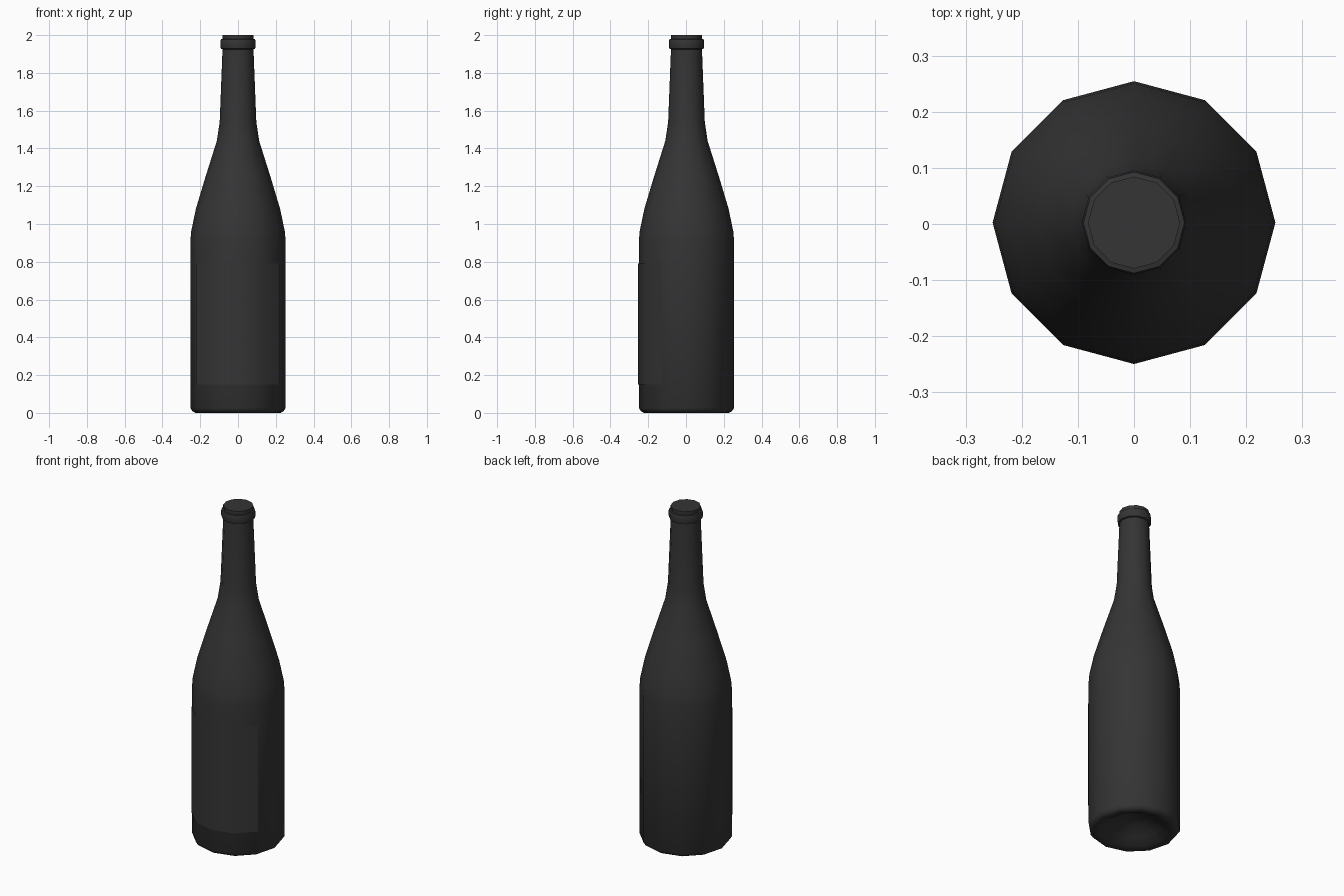
import bpy, math

if "Cube" in bpy.data.objects:
    bpy.data.objects.remove(bpy.data.objects["Cube"])

SIDES = 12
SHIFT = 0.0025   # bottle axis sits slightly back, balancing the raised label

glass = bpy.data.materials.new("dark_glass")
glass.diffuse_color = (0.035, 0.035, 0.035, 1)
glass.use_nodes = True
glass.node_tree.nodes["Principled BSDF"].inputs["Base Color"].default_value = glass.diffuse_color


def lathe(name, profile, start, steps, closed):
    """Sweep (radius, z) points around z; radius 0 gives a single pole."""
    verts, faces, rings = [], [], []
    count = steps if closed else steps + 1
    for r, z in profile:
        n = 1 if r == 0 else count
        rings.append([len(verts) + i for i in range(n)])
        for i in range(n):
            a = start + i * 2 * math.pi / SIDES
            verts.append((r * math.cos(a), r * math.sin(a) + SHIFT, z))
    for lo, hi in zip(rings, rings[1:]):
        for i in range(steps):
            j = (i + 1) % count
            if len(lo) == 1:
                faces.append((lo[0], hi[j], hi[i]))
            elif len(hi) == 1:
                faces.append((lo[i], lo[j], hi[0]))
            else:
                faces.append((lo[i], lo[j], hi[j], hi[i]))
    mesh = bpy.data.meshes.new(name)
    mesh.from_pydata(verts, [], faces)
    mesh.materials.append(glass)
    obj = bpy.data.objects.new(name, mesh)
    bpy.context.collection.objects.link(obj)
    bpy.ops.object.select_all(action='DESELECT')
    obj.select_set(True)
    bpy.context.view_layer.objects.active = obj
    bpy.ops.object.shade_smooth_by_angle(angle=math.radians(50))
    return obj


# Bottle: hollow base dome, body, shoulder, neck, lip ring, closed mouth
lathe("bottle", [
    (0, 0.09), (0.07, 0.08), (0.14, 0.04), (0.19, 0.008), (0.225, 0.0),
    (0.24, 0.008), (0.252, 0.025), (0.252, 0.91), (0.248, 0.96), (0.223, 1.08),
    (0.172, 1.25), (0.112, 1.44), (0.097, 1.54), (0.082, 1.925),
    (0.090, 1.928), (0.093, 1.938), (0.093, 1.968), (0.090, 1.978),
    (0.082, 1.98), (0.082, 2.0), (0, 2.0)], 0, SIDES, True)

# Label: thin open sheet wrapped around the front of the body
lathe("label", [(0.2565, 0.15), (0.2565, 0.79)], math.radians(210), 4, False)
